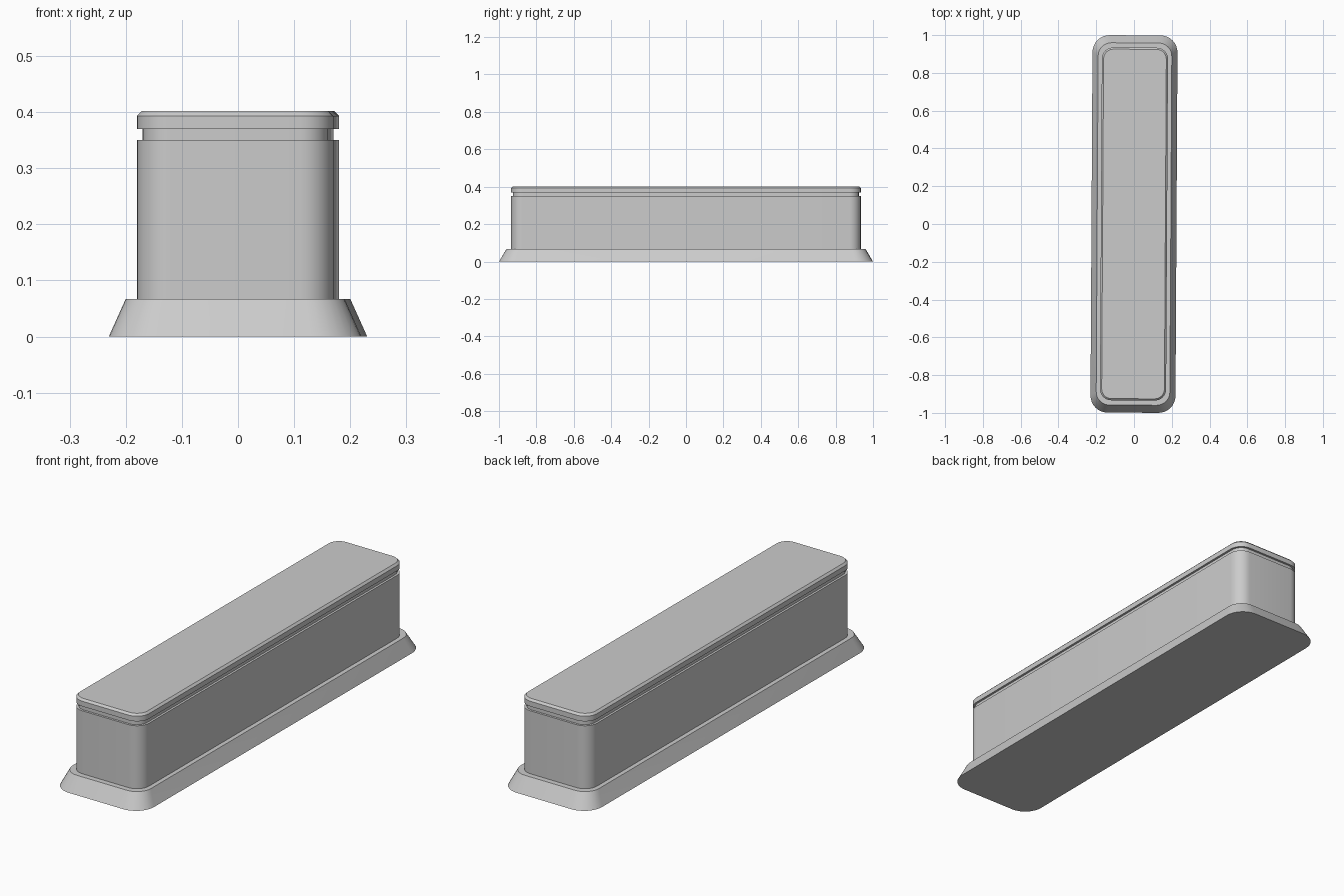
import bpy, bmesh, math

cube = bpy.data.objects.get("Cube")
if cube:
    bpy.data.objects.remove(cube, do_unlink=True)

grey = bpy.data.materials.new("plain grey")
grey.use_nodes = True
colour = (0.6, 0.6, 0.6, 1)
grey.diffuse_color = colour
grey.node_tree.nodes["Principled BSDF"].inputs["Base Color"].default_value = colour

YAW = math.radians(-0.33)  # the whole block sits very slightly turned
STEPS = 8


def rounded_ring(bm, half_x, half_y, radius, z):
    """Rounded rectangle of vertices at height z."""
    ring = []
    corners = [(1, 1), (-1, 1), (-1, -1), (1, -1)]
    for i, (sx, sy) in enumerate(corners):
        for k in range(STEPS + 1):
            a = (i + k / STEPS) * math.pi / 2
            ring.append(bm.verts.new((sx * (half_x - radius) + radius * math.cos(a),
                                      sy * (half_y - radius) + radius * math.sin(a), z)))
    return ring


def loft(name, sections):
    """Closed solid through rounded rectangles (half_x, half_y, radius, z)."""
    bm = bmesh.new()
    rings = [rounded_ring(bm, *s) for s in sections]
    n = len(rings[0])
    for low, high in zip(rings, rings[1:]):
        for i in range(n):
            j = (i + 1) % n
            bm.faces.new((low[i], low[j], high[j], high[i]))
    bm.faces.new(rings[0][::-1])
    bm.faces.new(rings[-1])
    mesh = bpy.data.meshes.new(name)
    bm.to_mesh(mesh)
    bm.free()
    mesh.materials.append(grey)
    obj = bpy.data.objects.new(name, mesh)
    bpy.context.collection.objects.link(obj)
    obj.rotation_euler.z = YAW
    bpy.ops.object.select_all(action='DESELECT')
    obj.select_set(True)
    bpy.context.view_layer.objects.active = obj
    bpy.ops.object.shade_smooth_by_angle(angle=math.radians(25))


# Flared foot, straight wall, recessed groove and chamfered lid
loft("flared_base", [(0.225, 0.999, 0.09, 0), (0.195, 0.959, 0.07, 0.067)])
loft("body", [(0.175, 0.934, 0.06, 0.067), (0.175, 0.934, 0.06, 0.35)])
loft("groove", [(0.165, 0.924, 0.05, 0.35), (0.165, 0.924, 0.05, 0.37)])
loft("lid", [(0.175, 0.934, 0.06, 0.37), (0.175, 0.934, 0.06, 0.393),
             (0.166, 0.925, 0.051, 0.402)])
